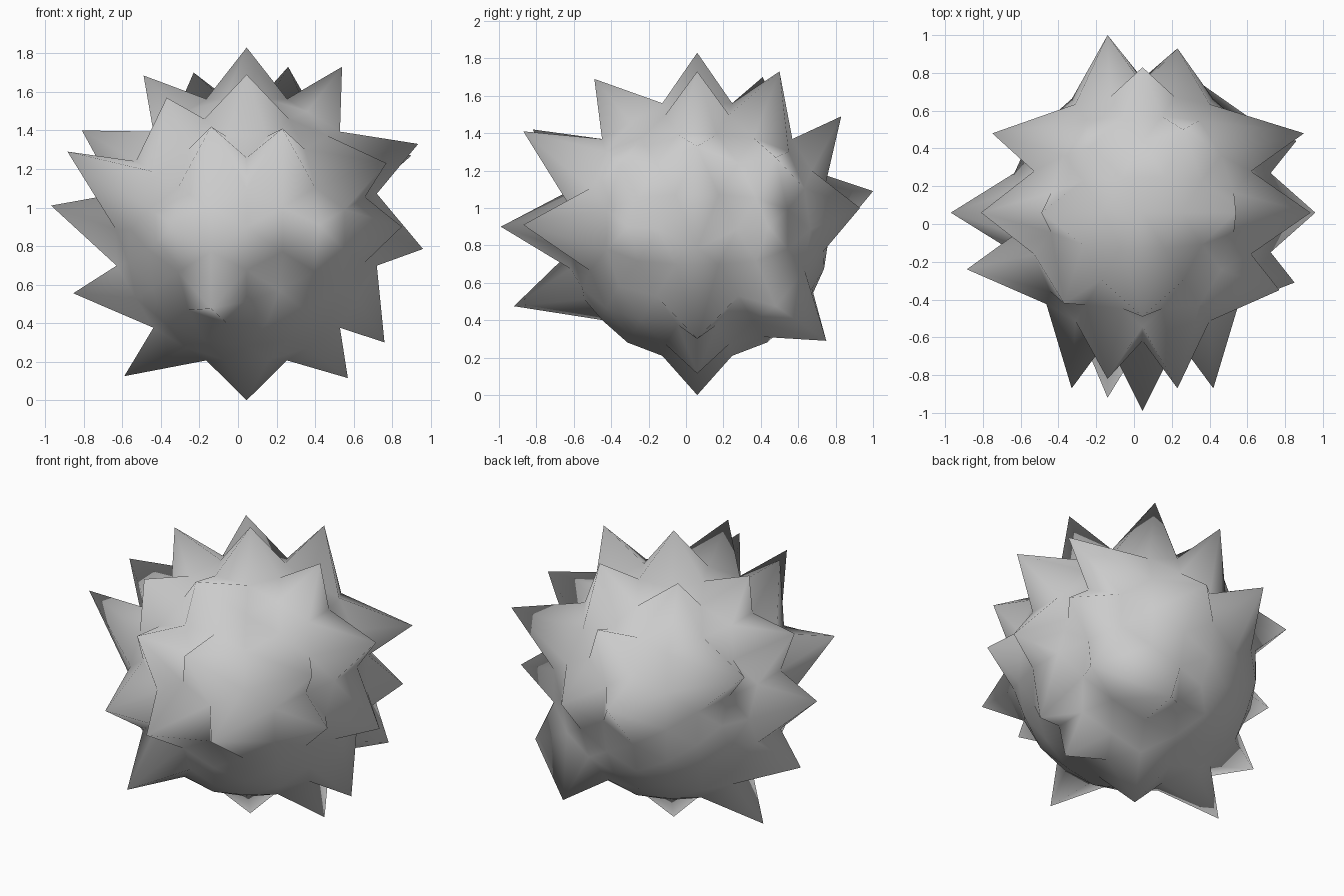
import bpy, bmesh, math
from mathutils import Vector, Matrix

cube = bpy.data.objects.get("Cube")
if cube:
    bpy.data.objects.remove(cube, do_unlink=True)

CENTRE = Vector((.045, .06, .885))
RADIUS = .71

# One plain grey for the whole body
grey = bpy.data.materials.new("grey")
grey.use_nodes = True
colour = (.6, .6, .6, 1)
grey.diffuse_color = colour
grey.node_tree.nodes["Principled BSDF"].inputs["Base Color"].default_value = colour

# Spike tips, measured from the centre of the ball
crown = [
    (0, 0, .945), (.495, 0, .845), (-.535, 0, .8), (0, -.55, .805),
    (.215, .44, .845), (-.275, .35, .815), (0, .77, .605),
]
front = [
    (-.185, -.88, .535), (.185, -.93, .525), (0, -1.05, .015),
    (-.185, -.98, -.41), (.375, -.93, .025), (-.375, -.93, .025),
]
back = [(-.185, .94, .205), (.185, .87, .115), (.3, .69, -.595)]
sides = [
    (.915, 0, -.1), (.89, 0, .445), (.815, .38, .015), (.805, -.37, .015),
    (-1.015, 0, .125), (-.855, 0, .515),
]
underside = [(0, 0, -.885), (-.635, 0, -.76), (.525, 0, -.77), (.715, 0, -.585)]

# Spikes that lean away from their root: tip, direction of the root
leaning = [
    ((-.415, -.48, .685), (-.59, -.43, .69)),
    ((.855, .42, .385), (.69, .59, .43)),
    ((-.795, .42, .38), (-.69, .59, .43)),
    ((.725, -.41, .345), (.69, -.59, .43)),
    ((.685, .42, -.41), (.69, .59, -.43)),
    ((-.93, -.3, .405), (-.86, -.43, .26)),
    ((-.9, 0, -.33), (-.85, 0, -.53)),
]
spikes = leaning + [(tip, tip) for tip in crown + front + back + sides + underside]

# Ball with an edge midpoint, not a corner, at the top
bm = bmesh.new()
bmesh.ops.create_icosphere(bm, subdivisions=3, radius=RADIUS)
tilt = -math.atan(2) / 2
bmesh.ops.rotate(bm, verts=bm.verts, matrix=Matrix.Rotation(tilt, 3, "Y"))

# Pull the ball vertex nearest each root direction out to the tip
rest = {v: v.co.normalized() for v in bm.verts}
for tip, root in spikes:
    goal = Vector(root)
    vert = max(rest, key=lambda v: rest[v].dot(goal))
    vert.co = tip
    del rest[vert]

bmesh.ops.translate(bm, verts=bm.verts, vec=CENTRE)
for face in bm.faces:
    face.smooth = True

mesh = bpy.data.meshes.new("spiky_ball")
bm.to_mesh(mesh)
bm.free()
mesh.materials.append(grey)
ball = bpy.data.objects.new("spiky_ball", mesh)
bpy.context.collection.objects.link(ball)
